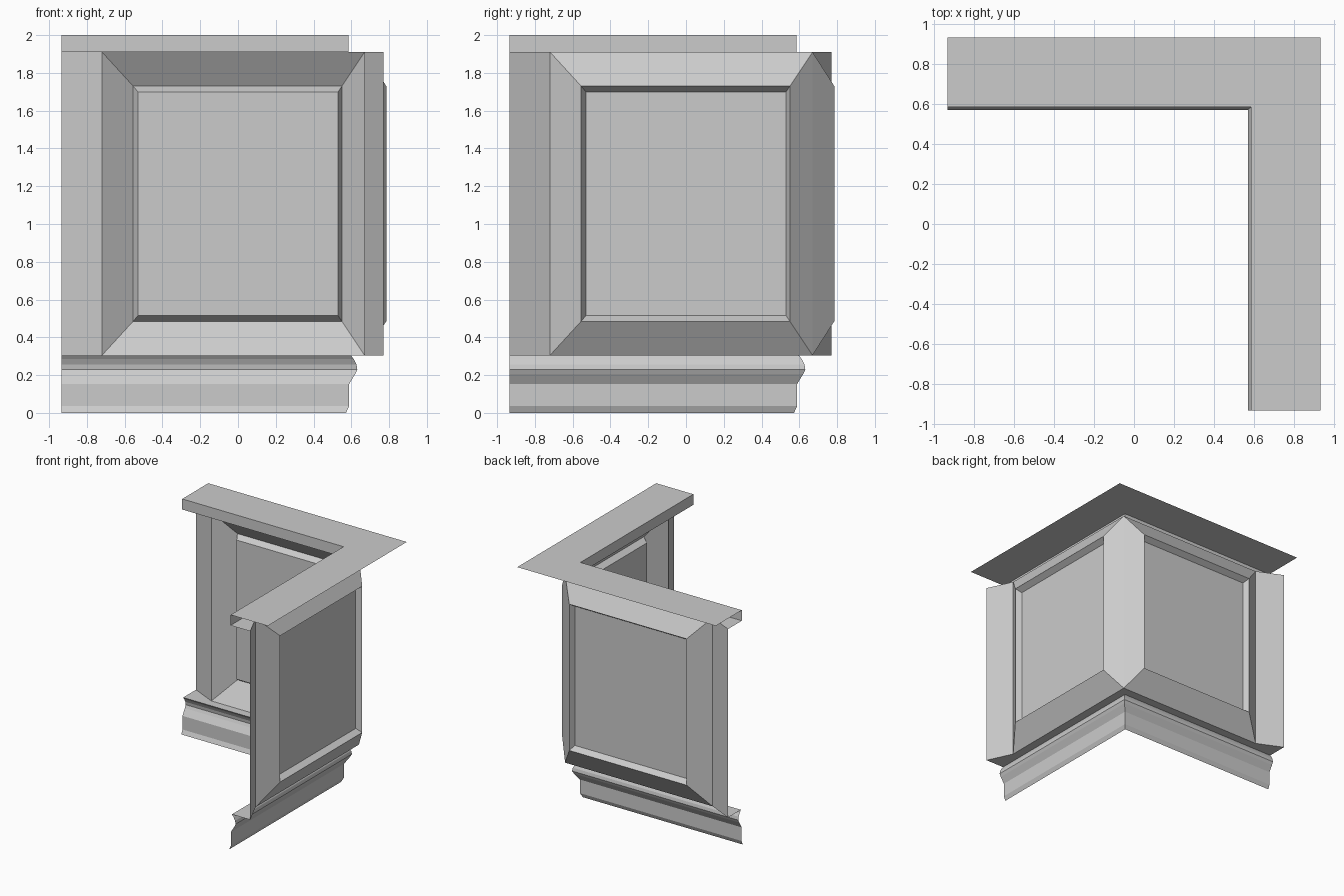
import bpy

if "Cube" in bpy.data.objects:
    bpy.data.objects.remove(bpy.data.objects["Cube"])

END = 0.935               # outer reach of both wings
Z0, Z1 = 0.305, 1.91      # bottom and top of the panelled zone
FRAME = 0.67              # depth of the frame's outer edge
STILE_V, STILE_BACK = -0.72, 0.77


def make_object(name, verts, faces):
    mesh = bpy.data.meshes.new(name)
    mesh.from_pydata(verts, [], faces)
    mesh.update()
    obj = bpy.data.objects.new(name, mesh)
    bpy.context.collection.objects.link(obj)
    return obj


def sweep_corner(name, profile):
    """Run a (depth, height) profile along both wings, mitred at the corner."""
    verts, faces = [], []
    for u, z in profile:
        verts += [(-END, u, z), (u, u, z), (u, -END, z)]
    for i in range(len(profile) - 1):
        for k in (0, 1):
            a = 3 * i + k
            faces.append((a, a + 1, a + 4, a + 3))
    return make_object(name, verts, faces)


def wing(name, swap):
    """One panelled wing: nested rings, splayed stile and the ledge ends."""
    # rings: left, right, bottom, top, depth
    rings = [(STILE_V, FRAME, Z0, Z1, FRAME),
             (-0.555, 0.55, 0.485, 1.73, 0.785),
             (-0.53, 0.53, 0.515, 1.70, 0.738)]
    verts, faces = [], []
    for l, r, b, t, d in rings:
        verts += [(l, d, b), (r, d, b), (r, d, t), (l, d, t)]
    for i in range(len(rings) - 1):
        for j in range(4):
            k = (j + 1) % 4
            faces.append((4 * i + j, 4 * i + k, 4 * i + 4 + k, 4 * i + 4 + j))
    faces.append((8, 9, 10, 11))
    # splayed half stile at the open end
    verts += [(-END, STILE_BACK, Z0), (-END, STILE_BACK, Z1),
              (-END, FRAME, Z0), (-END, FRAME, Z1)]
    faces.append((12, 0, 3, 13))
    # triangular ledge ends below and above the stile
    faces += [(14, 0, 12), (15, 13, 3)]
    if swap:
        verts = [(y, x, z) for x, y, z in verts]
        faces = [f[::-1] for f in faces]
    return make_object(name, verts, faces)


# Skirting with a cove and the ledge under the panels
sweep_corner("base_moulding", [
    (0.572, 0.0), (0.588, 0.036), (0.588, 0.152), (0.62, 0.205),
    (0.632, 0.23), (0.627, 0.257), (0.613, 0.284), (0.597, Z0), (FRAME, Z0)])

# Top cap: soffit, front edge and open-backed top sheet
sweep_corner("top_cap", [(FRAME, Z1), (0.585, Z1), (0.585, 2.0), (END, 2.0)])

# Two matching panelled wings
wing("back_panel", False)
wing("side_panel", True)
